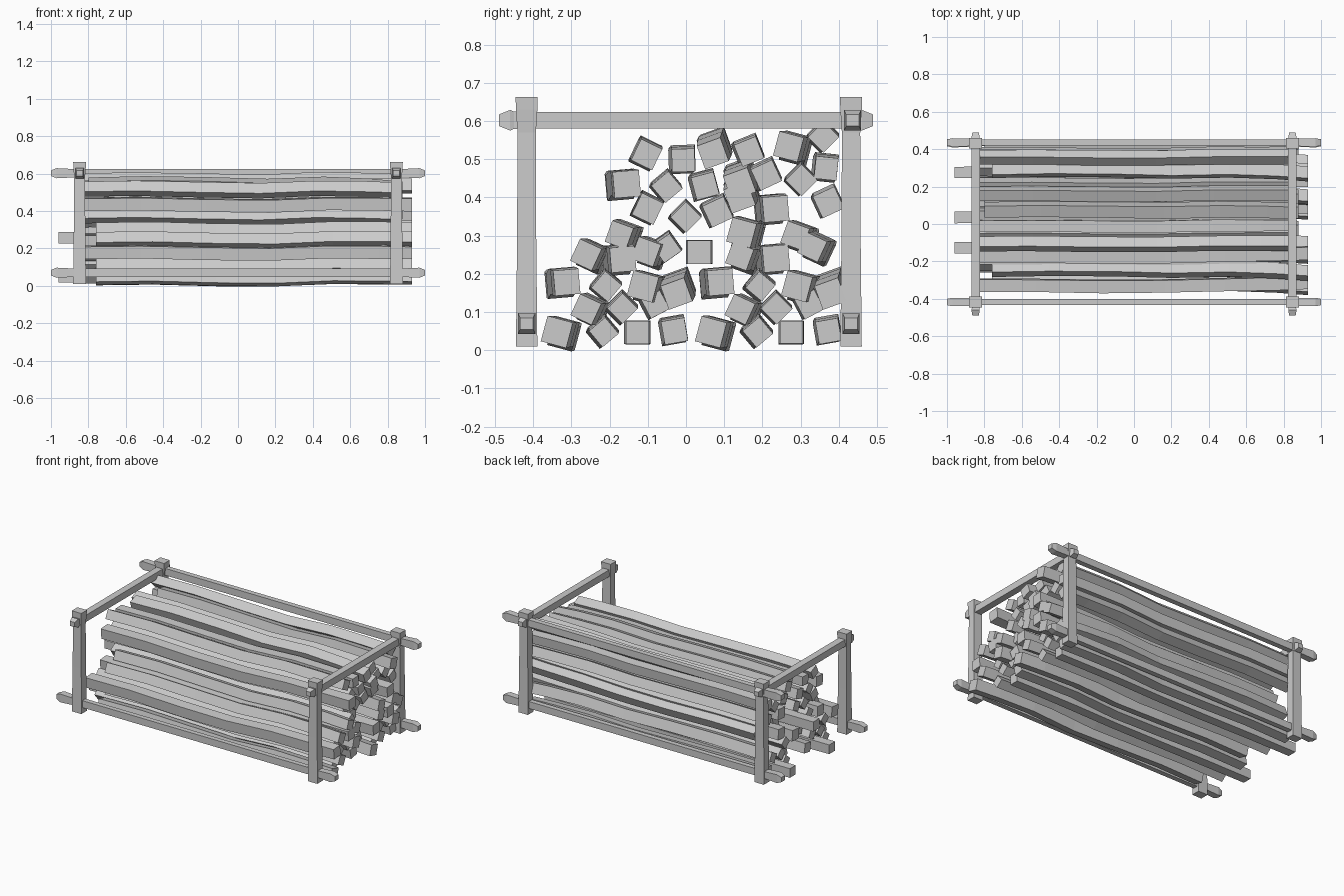
import bpy, bmesh, random
from math import radians, sin, cos

if "Cube" in bpy.data.objects:
    bpy.data.objects.remove(bpy.data.objects["Cube"])

random.seed(4)
ORDER = {'x': (0, 1, 2), 'y': (1, 0, 2), 'z': (1, 2, 0)}


def beam(name, axis, stations, angle=0.0):
    """Four-sided bar; each station is (along, a, b, width_a, width_b)."""
    bm = bmesh.new()
    c, s = cos(radians(angle)), sin(radians(angle))
    rings = []
    for t, a, b, wa, wb in stations:
        ring = []
        for sa, sb in ((-1, -1), (1, -1), (1, 1), (-1, 1)):
            u, v = sa * wa / 2, sb * wb / 2
            p = (t, a + u * c - v * s, b + u * s + v * c)
            ring.append(bm.verts.new([p[i] for i in ORDER[axis]]))
        rings.append(ring)
    for r0, r1 in zip(rings, rings[1:]):
        for i in range(4):
            j = (i + 1) % 4
            bm.faces.new((r0[i], r0[j], r1[j], r1[i]))
    bm.faces.new(rings[0])
    bm.faces.new(rings[-1])
    bmesh.ops.recalc_face_normals(bm, faces=bm.faces)
    me = bpy.data.meshes.new(name)
    bm.to_mesh(me)
    bm.free()
    ob = bpy.data.objects.new(name, me)
    bpy.context.collection.objects.link(ob)


# corner posts, slightly flared at the ends
FRONT, BACK, SIDE = -0.417, 0.432, 0.847
for sx, side in ((-1, "left"), (1, "right")):
    for y, row in ((FRONT, "front"), (BACK, "back")):
        beam(f"{row}_{side}_post", 'z',
             [(z, sx * SIDE, y, wx, wy) for z, wx, wy in
              ((0.01, .068, .056), (0.3, .062, .05), (0.57, .057, .048), (0.63, .066, .056), (0.663, .068, .058))])

# long rails and end cross beams, with knobbed tenon tips
def rail(name, axis, a, b, half, joint, thick, high):
    prof = ((half, .034, .03), (half - .03, .045, .054), (joint + .03, .04, .045), (joint, thick, high))
    st = [(-t, a, b, wa, wb) for t, wa, wb in prof]
    st += [(0, a, b, thick, high)]
    st += [(t, a, b, wa, wb) for t, wa, wb in reversed(prof)]
    beam(name, axis, st)

rail("front_bottom_rail", 'x', FRONT, .07, 1.0, .85, .032, .045)
rail("back_bottom_rail", 'x', BACK, .07, 1.0, .85, .032, .045)
rail("back_top_rail", 'x', BACK + .004, .602, 1.0, .85, .034, .045)
for sx, side in ((-1, "left"), (1, "right")):
    rail(f"{side}_cross_beam", 'y', sx * SIDE, .602, .49, .42, .045, .044)

# wavy split logs: (y, z, roll) of the right-hand end
lower = [(-.338, .048, -15), (-.215, .047, 40), (-.127, .047, 0), (-.03, .05, 10),
         (-.262, .107, -25), (-.166, .109, 45), (-.08, .12, 28), (-.025, .148, 20),
         (-.312, .178, 5), (-.208, .167, -40), (-.113, .167, -15)]
upper = [(-.262, .25, -25), (-.165, .238, 5), (-.105, .258, -20), (-.05, .267, 35), (.035, .257, 0),
         (.14, .246, -20), (.236, .24, 5), (.285, .30, -20), (.33, .27, -25),
         (-.175, .302, -20), (.145, .308, -15), (-.1, .37, -26), (.0, .348, 45),
         (.083, .362, 25), (.14, .40, 20), (.235, .37, 5), (.373, .387, 25),
         (-.155, .435, 5), (-.05, .427, 40), (.05, .43, 15), (.14, .435, 20),
         (.21, .458, 25), (.302, .445, 45), (.367, .476, -6),
         (-.103, .512, -26), (-.007, .497, 2), (.07, .515, 20), (.165, .52, 22),
         (.268, .533, -15), (.36, .558, 45)]
logs = lower + [(y + .403, z, r) for y, z, r in lower] + upper

for n, (y, z, roll) in enumerate(logs):
    # start, end and sideways bow depend on how the log is turned
    if roll == 0:
        x0, x1, du, dv = -.96, .80, .0, .0
    elif -26 < roll < -10:
        x0, x1, du, dv = -.76, .93, .025, -.004
    elif roll == 5:
        x0, x1, du, dv = -.84, .93, -.02, .0
    elif roll == 20:
        x0, x1, du, dv = -.80, .88, .008, .028
    else:
        x0, x1, du, dv = -.85, .85, -.004, .006
    w = .066 if roll in (-15, 5, 20) else .06 if abs(roll) < 28 else .056
    st = []
    for f, k, wave in ((0, .8, .0), (.18, .9, .004), (.38, 1, -.004), (.57, .75, -.008),
                       (.75, .7, .005), (.9, .4, .003), (1, 0, 0)):
        j = random.uniform(.98, 1.05) * w
        st.append((x0 + (x1 - x0) * f, y + du * k + wave * .5, z + dv * k + wave * (roll != 0), j, j))
    beam(f"log_{n + 1}", 'x', st, roll)
